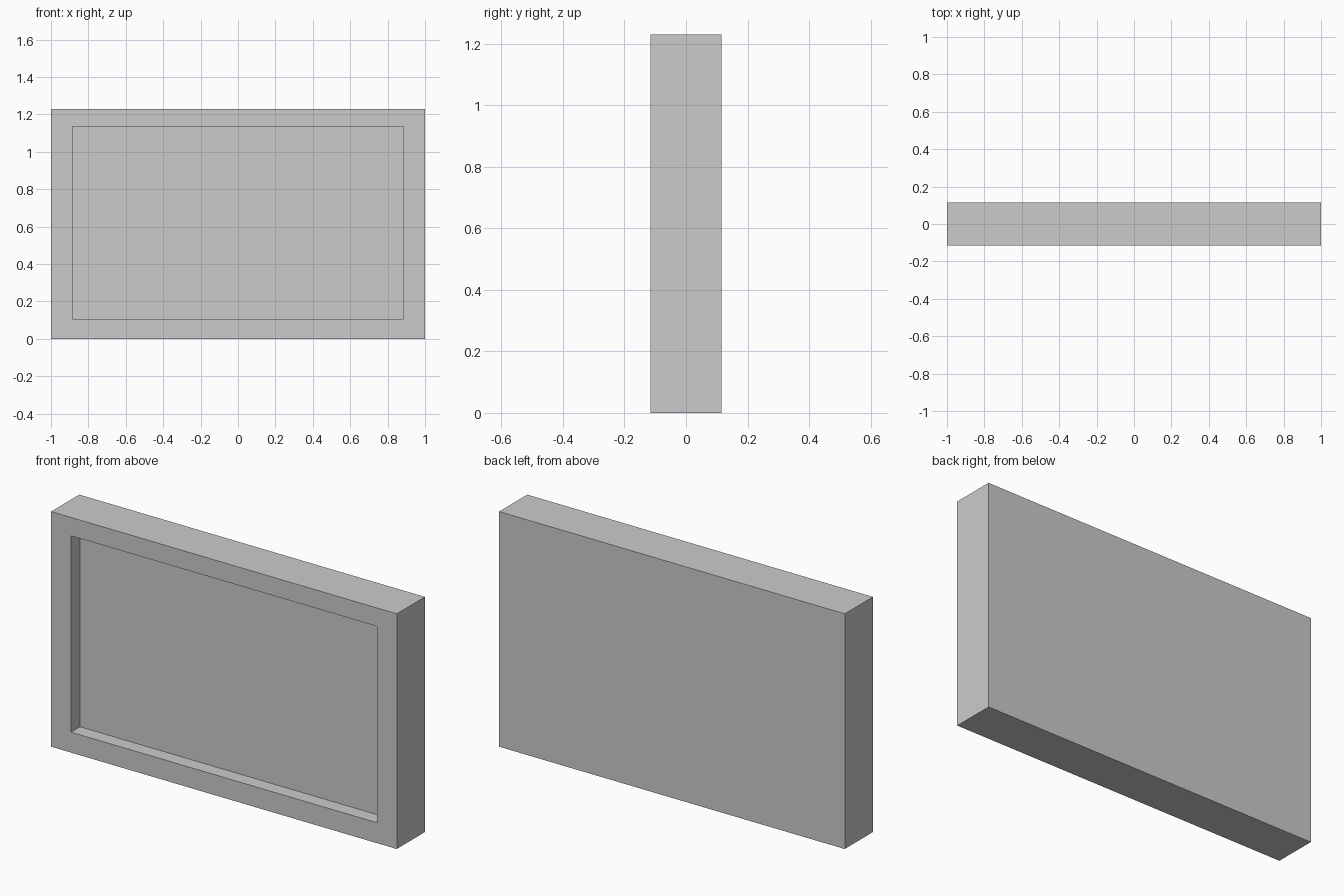
import bpy, bmesh
from mathutils import Vector

if "Cube" in bpy.data.objects:
    bpy.data.objects.remove(bpy.data.objects["Cube"])

W, D, H = 2.0, 0.232, 1.23           # overall size
OPEN_X, OPEN_Z0, OPEN_Z1 = 0.885, 0.107, 1.134   # recess opening
RECESS = 0.074                       # recess depth

bm = bmesh.new()

# Slab standing on the floor
bmesh.ops.create_cube(bm, size=1)
bmesh.ops.scale(bm, vec=(W, D, H), verts=bm.verts)
bmesh.ops.translate(bm, vec=(0, 0, H / 2), verts=bm.verts)
bm.normal_update()

# Front border: inset the front face and fit it to the opening
front = min(bm.faces, key=lambda f: f.calc_center_median().y)
bmesh.ops.inset_region(bm, faces=[front], thickness=0.1)
for v in front.verts:
    v.co.x = OPEN_X if v.co.x > 0 else -OPEN_X
    v.co.z = OPEN_Z1 if v.co.z > H / 2 else OPEN_Z0

# Recessed panel: second ring pushed straight back
bmesh.ops.inset_region(bm, faces=[front], thickness=0.01)
for v in front.verts:
    v.co = Vector((OPEN_X if v.co.x > 0 else -OPEN_X,
                   -D / 2 + RECESS,
                   OPEN_Z1 if v.co.z > H / 2 else OPEN_Z0))

bmesh.ops.recalc_face_normals(bm, faces=bm.faces)
mesh = bpy.data.meshes.new("framed_panel")
bm.to_mesh(mesh)
bm.free()
bpy.context.collection.objects.link(bpy.data.objects.new("framed_panel", mesh))
